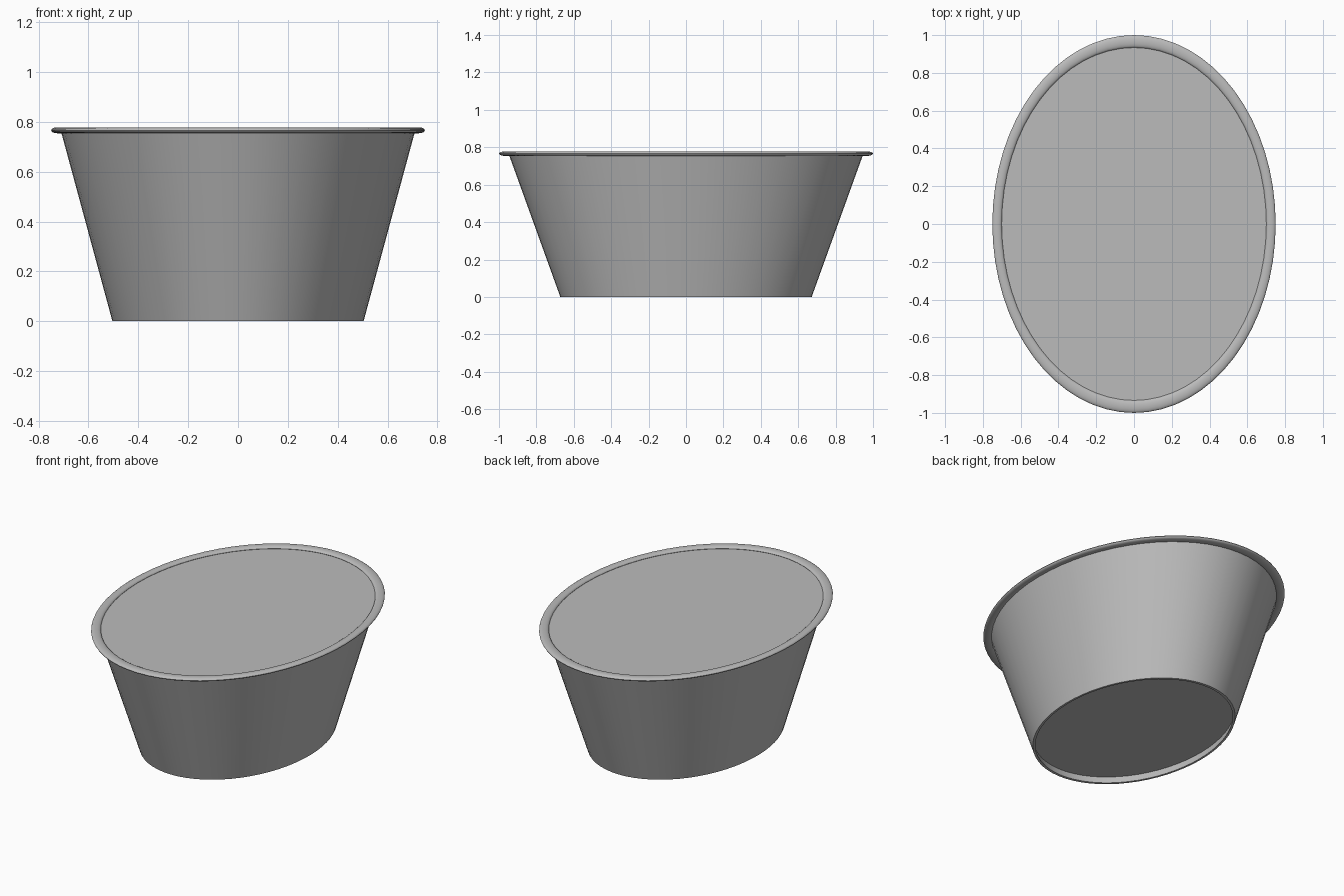
import bpy
import bmesh
from math import cos, sin, pi, radians

SIDES = 64
ASPECT = 0.75  # width of the oval relative to its length

cube = bpy.data.objects.get("Cube")
if cube:
    bpy.data.objects.remove(cube, do_unlink=True)

grey = bpy.data.materials.new("plain grey")
grey.use_nodes = True
colour = (0.5, 0.5, 0.5, 1)
grey.diffuse_color = colour
grey.node_tree.nodes["Principled BSDF"].inputs["Base Color"].default_value = colour


def oval_lathe(name, profile, closed=False):
    """Sweep (y radius, height) points round an oval; a zero radius makes a pole."""
    bm = bmesh.new()
    rings = []
    for r, z in profile:
        if r == 0:
            rings.append([bm.verts.new((0, 0, z))] * SIDES)
        else:
            angles = [2 * pi * i / SIDES for i in range(SIDES)]
            rings.append([bm.verts.new((r * ASPECT * cos(a), r * sin(a), z)) for a in angles])
    pairs = list(zip(rings, rings[1:]))
    if closed:
        pairs.append((rings[-1], rings[0]))
    for low, high in pairs:
        for i in range(SIDES):
            j = (i + 1) % SIDES
            corners = dict.fromkeys((low[i], low[j], high[j], high[i]))
            bm.faces.new(list(corners))
    bmesh.ops.recalc_face_normals(bm, faces=bm.faces)
    mesh = bpy.data.meshes.new(name)
    bm.to_mesh(mesh)
    bm.free()
    mesh.materials.append(grey)
    obj = bpy.data.objects.new(name, mesh)
    bpy.context.collection.objects.link(obj)
    bpy.ops.object.select_all(action="DESELECT")
    obj.select_set(True)
    bpy.context.view_layer.objects.active = obj
    bpy.ops.object.shade_smooth_by_angle(angle=radians(35))
    return obj


# Tapered tub with a recessed underside and a flat filled top
oval_lathe("tub_body", [(0, 0.045), (0.668, 0.045), (0.655, 0),
                        (0.672, 0), (0.948, 0.764), (0, 0.764)])

# Rolled lip: a flattened rounded section round the top edge
lip = [(0.967 + 0.033 * cos(a), 0.766 + 0.012 * sin(a))
       for a in [2 * pi * k / 16 for k in range(16)]]
oval_lathe("rolled_lip", lip, closed=True)
